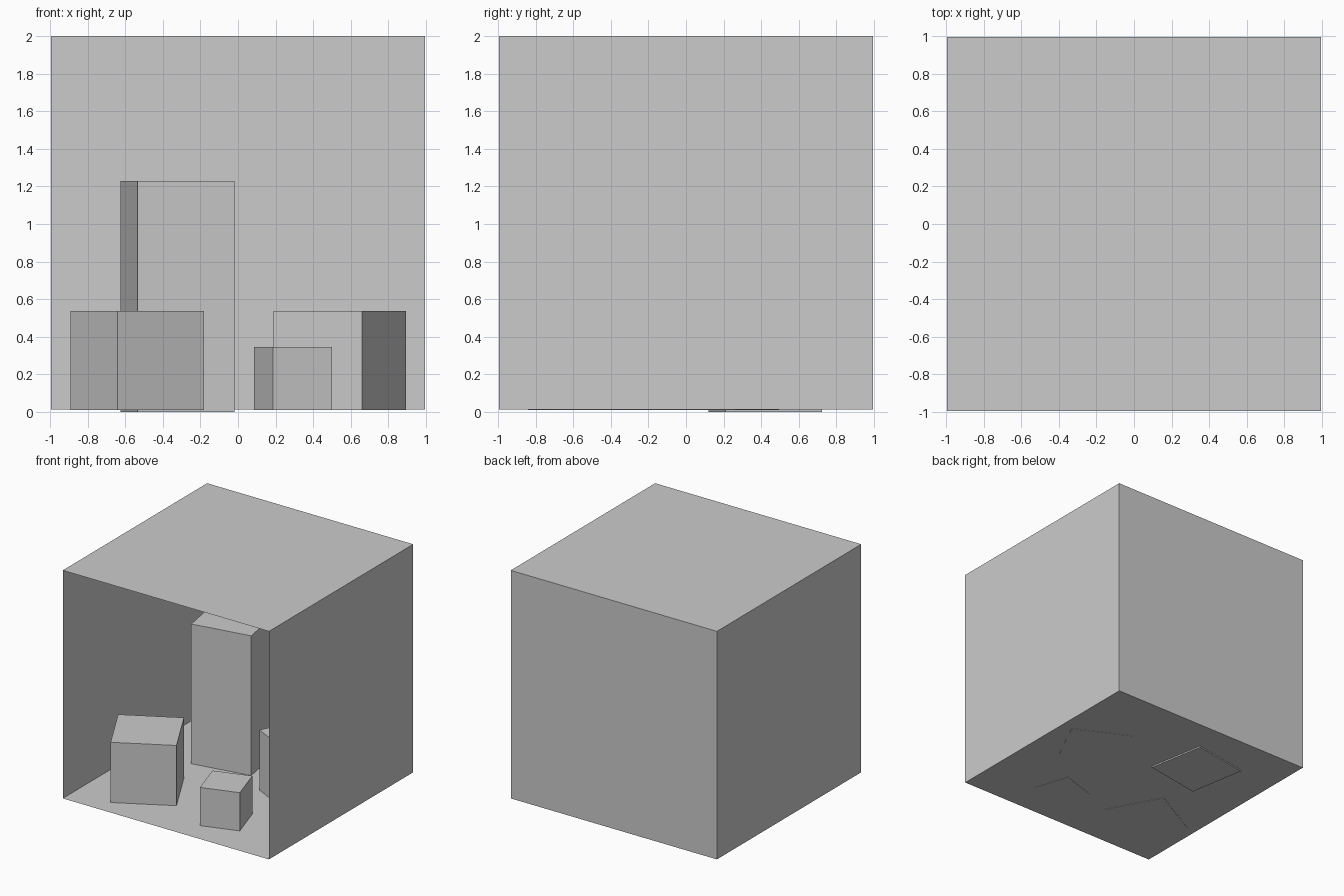
import bpy
from math import radians, pi

if "Cube" in bpy.data.objects:
    bpy.data.objects.remove(bpy.data.objects["Cube"])

HALF = 0.994           # half width of the room
FLOOR = 0.012          # floor height
MID = FLOOR + HALF     # middle height of the room


def panel(name, location, rotation):
    """Thin square room surface whose face points into the room."""
    bpy.ops.mesh.primitive_plane_add(size=2 * HALF, location=location, rotation=rotation)
    bpy.context.object.name = name


def block(name, x, y, side, bottom, top, angle):
    """Square block turned about the vertical axis."""
    bpy.ops.mesh.primitive_cube_add(size=1, location=(x, y, (bottom + top) / 2),
                                    rotation=(0, 0, radians(angle)))
    obj = bpy.context.object
    obj.name = name
    obj.scale = (side, side, top - bottom)
    bpy.ops.object.transform_apply(location=False, rotation=False, scale=True)


# Room, open at the front
panel("floor", (0, 0, FLOOR), (0, 0, 0))
panel("ceiling", (0, 0, MID + HALF), (pi, 0, 0))
panel("back_wall", (0, HALF, MID), (pi / 2, 0, 0))
panel("left_wall", (-HALF, 0, MID), (0, pi / 2, 0))
panel("right_wall", (HALF, 0, MID), (0, -pi / 2, 0))

# Blocks standing on (and slightly sunk into) the floor
block("tall_block", -0.322, 0.422, 0.523, 0.0, 1.23, 9.9)
block("left_cube", -0.535, -0.485, 0.524, 0.01, 0.537, 28.5)
block("right_cube", 0.542, 0.142, 0.525, 0.01, 0.537, -26.6)
block("small_cube", 0.293, -0.582, 0.33, 0.01, 0.345, 17.6)
